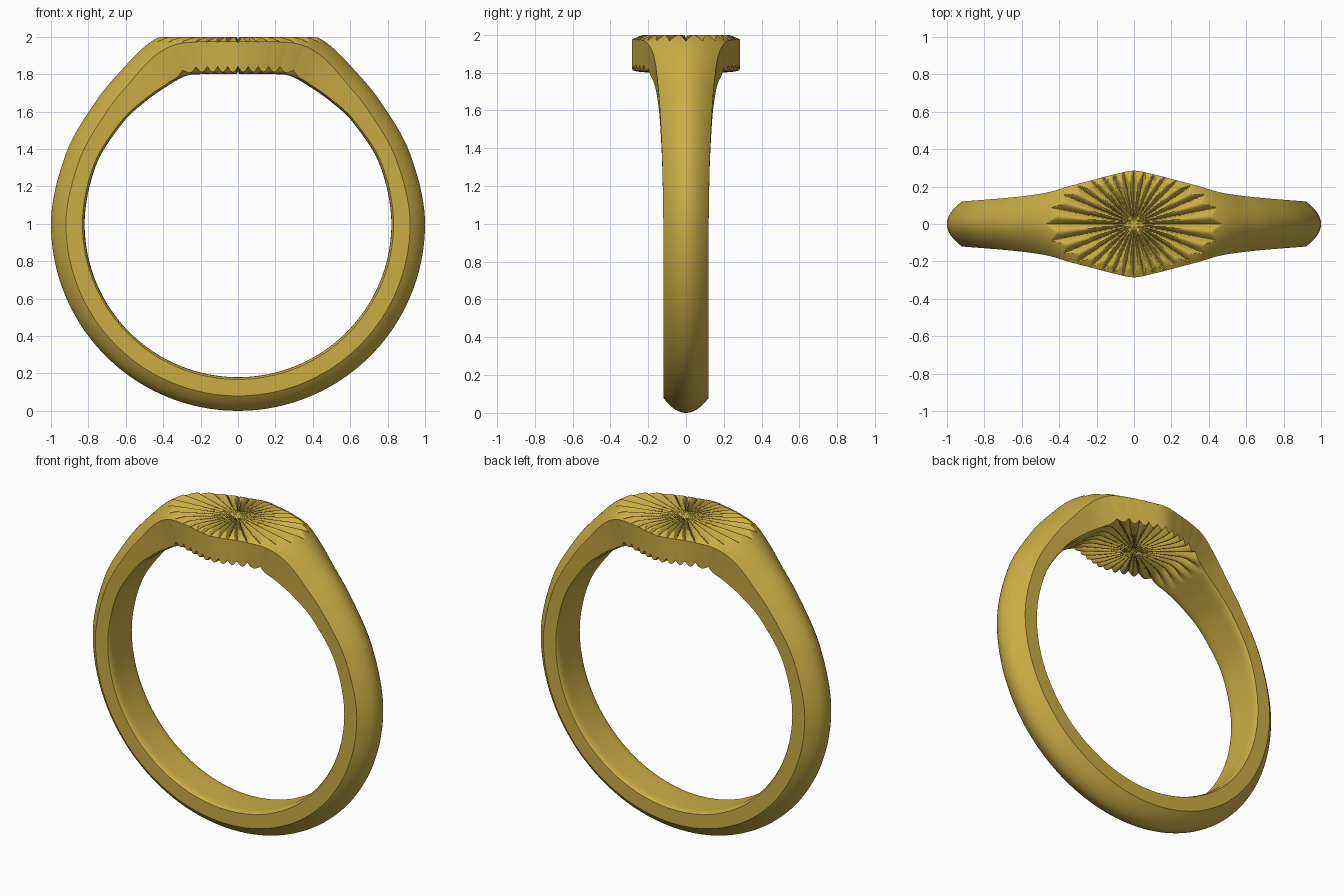
import bpy, bmesh, math
from mathutils import Vector

if "Cube" in bpy.data.objects:
    bpy.data.objects.remove(bpy.data.objects["Cube"])

M = 80            # samples across the band
RAYS = 32         # flutes in the sunburst
TOP, UNDER, DEPTH = 1.998, 1.80, 0.03

# half profile from head to side: inner x, inner z, outer x, outer z, half width, dome drop
STATIONS = [
    (0.00, 1.80, 0.00, 2.045, 0.285, 0.07),
    (0.10, 1.80, 0.11, 2.045, 0.265, 0.07),
    (0.19, 1.80, 0.23, 2.042, 0.236, 0.07),
    (0.28, 1.79, 0.37, 2.022, 0.203, 0.072),
    (0.38, 1.735, 0.49, 1.955, 0.170, 0.075),
    (0.50, 1.65, 0.62, 1.825, 0.151, 0.08),
    (0.62, 1.535, 0.76, 1.655, 0.138, 0.08),
    (0.76, 1.31, 0.92, 1.375, 0.126, 0.08),
    (0.82, 1.00, 1.00, 1.00, 0.12, 0.08),
]


def catmull(p0, p1, p2, p3, t):
    return tuple(0.5 * (2*b + (c-a)*t + (2*a-5*b+4*c-d)*t*t + (3*b-a-3*c+d)*t**3)
                 for a, b, c, d in zip(p0, p1, p2, p3))


def flute(x, y):
    # rounded ridges with sharp valleys, flattening into a small hub
    r = math.hypot(x, y)
    wave = 1 - abs(math.sin(math.atan2(y, x) * RAYS / 2))
    return DEPTH * (wave * min(1, r / 0.12) + 0.6 * max(0, 1 - r / 0.06))


# stations along the right half, head to bottom
def mirror(s):
    return (-s[0], s[1], -s[2], s[3], s[4], s[5])


below = (0.76, 0.69, 0.92, 0.625, 0.12, 0.08)
ctrl = [mirror(STATIONS[1])] + STATIONS + [below]
half = []
for i in range(1, len(ctrl) - 2):
    n = 24 if i <= 4 else 10
    half += [catmull(*ctrl[i-1:i+3], k / n) for k in range(n)]
for k in range(41):
    a = -math.pi / 2 * k / 40
    c, s = math.cos(a), math.sin(a)
    half.append((0.82*c, 1 + 0.82*s, c, 1 + s, 0.12, 0.08))
loop = half + [mirror(s) for s in reversed(half[1:-1])]


def section(s):
    xi, zi, xo, zo, w, d = s
    inner, outer = Vector((xi, 0, zi)), Vector((xo, 0, zo))
    direction = (outer - inner).normalized()
    pts = []
    # domed outside, cut flat and fluted on the head
    for k in range(M + 1):
        v = -1 + 2 * k / M
        p = outer - direction * d * v * v
        p.y = w * v
        if p.z > 1.9:
            p.z = min(p.z, TOP - flute(p.x, p.y))
        pts.append(p)
    # inside, fluted under the head
    for k in range(M + 1):
        v = 1 - 2 * k / M
        p = inner + direction * 0.012 * v ** 8
        p.y = w * v
        if zi > 1.7:
            fade = max(0, min(1, (0.38 - abs(p.x)) / 0.1))
            p.z += fade * flute(p.x, p.y)
        pts.append(p)
    return pts


bm = bmesh.new()
rings = [[bm.verts.new(p) for p in section(s)] for s in loop]
for i, a in enumerate(rings):
    b = rings[(i + 1) % len(rings)]
    for k in range(len(a)):
        j = (k + 1) % len(a)
        bm.faces.new((a[k], a[j], b[j], b[k]))
bmesh.ops.recalc_face_normals(bm, faces=bm.faces)
mesh = bpy.data.meshes.new("signet_ring")
bm.to_mesh(mesh)
bm.free()
ring = bpy.data.objects.new("signet_ring", mesh)
bpy.context.collection.objects.link(ring)

# gold
gold = bpy.data.materials.new("gold")
gold.diffuse_color = (0.6, 0.42, 0.06, 1)
gold.use_nodes = True
gold.node_tree.nodes["Principled BSDF"].inputs["Base Color"].default_value = gold.diffuse_color
mesh.materials.append(gold)

bpy.context.view_layer.objects.active = ring
ring.select_set(True)
bpy.ops.object.shade_smooth_by_angle(angle=math.radians(35))
